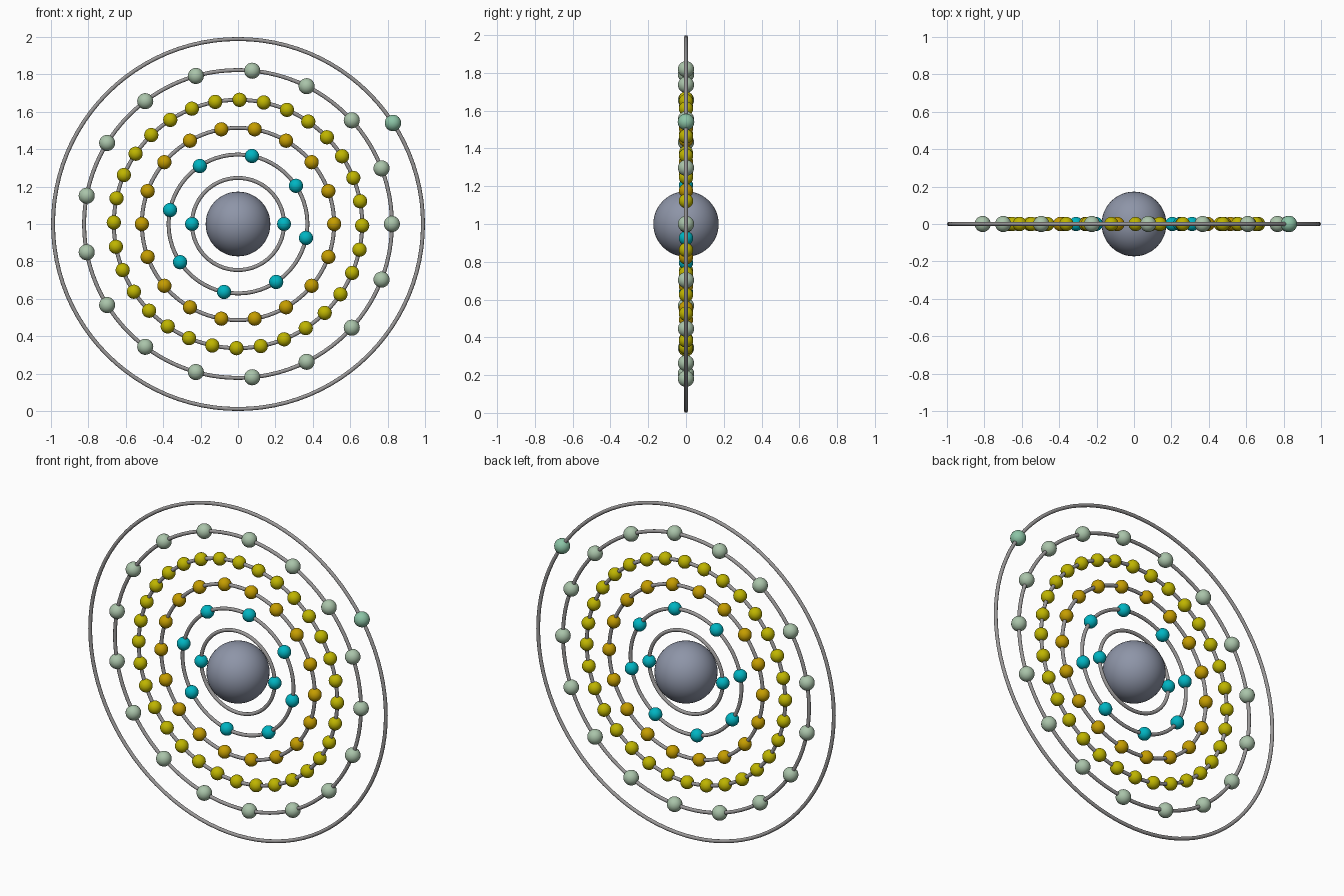
import bpy
from math import cos, sin, radians, pi

if "Cube" in bpy.data.objects:
    bpy.data.objects.remove(bpy.data.objects["Cube"])

CENTRE_Z = 1.0
TUBE = 0.0105


def material(name, rgb):
    m = bpy.data.materials.new(name)
    m.diffuse_color = (*rgb, 1)
    m.use_nodes = True
    m.node_tree.nodes["Principled BSDF"].inputs["Base Color"].default_value = m.diffuse_color
    return m


def finish(name, mat):
    ob = bpy.context.object
    ob.name = name
    ob.data.materials.append(mat)
    bpy.ops.object.shade_smooth()
    return ob


def ball(name, x, z, radius, mat, segments, rings):
    bpy.ops.mesh.primitive_uv_sphere_add(segments=segments, ring_count=rings,
                                         radius=radius, location=(x, 0, z))
    return finish(name, mat)


steel = material("ring_grey", (0.33, 0.32, 0.32))
slate = material("nucleus_slate", (0.27, 0.30, 0.39))
teal = material("teal", (0.0, 0.46, 0.54))
amber = material("amber", (0.56, 0.34, 0.0))
yellow = material("yellow", (0.52, 0.46, 0.0))
sage = material("sage", (0.40, 0.55, 0.40))
mint = material("mint", (0.26, 0.55, 0.38))

# Nucleus
ball("nucleus", 0, CENTRE_Z, 0.173, slate, 48, 24)

# Shells: orbit radius, electron count, first angle, electron radius, colour
shells = [
    (0.246, 2, 0.0, 0.037, teal),
    (0.371, 8, -11.6, 0.038, teal),
    (0.514, 18, 0.0, 0.038, amber),
    (0.664, 32, -0.7, 0.038, yellow),
    (0.823, 17, 0.0, 0.043, sage),
    (0.989, 1, 33.1, 0.044, mint),
]

for i, (orbit, count, start, size, mat) in enumerate(shells, 1):
    # Orbit ring standing in the x-z plane
    bpy.ops.mesh.primitive_torus_add(major_radius=orbit, minor_radius=TUBE,
                                     major_segments=96, minor_segments=12,
                                     location=(0, 0, CENTRE_Z), rotation=(pi / 2, 0, 0))
    finish(f"orbit_ring_{i}", steel)
    # Evenly spaced electrons on the ring
    for k in range(count):
        a = radians(start + 360 * k / count)
        ball(f"electron_{i}_{k + 1}", orbit * cos(a), CENTRE_Z + orbit * sin(a),
             size, mat, 24, 12)
